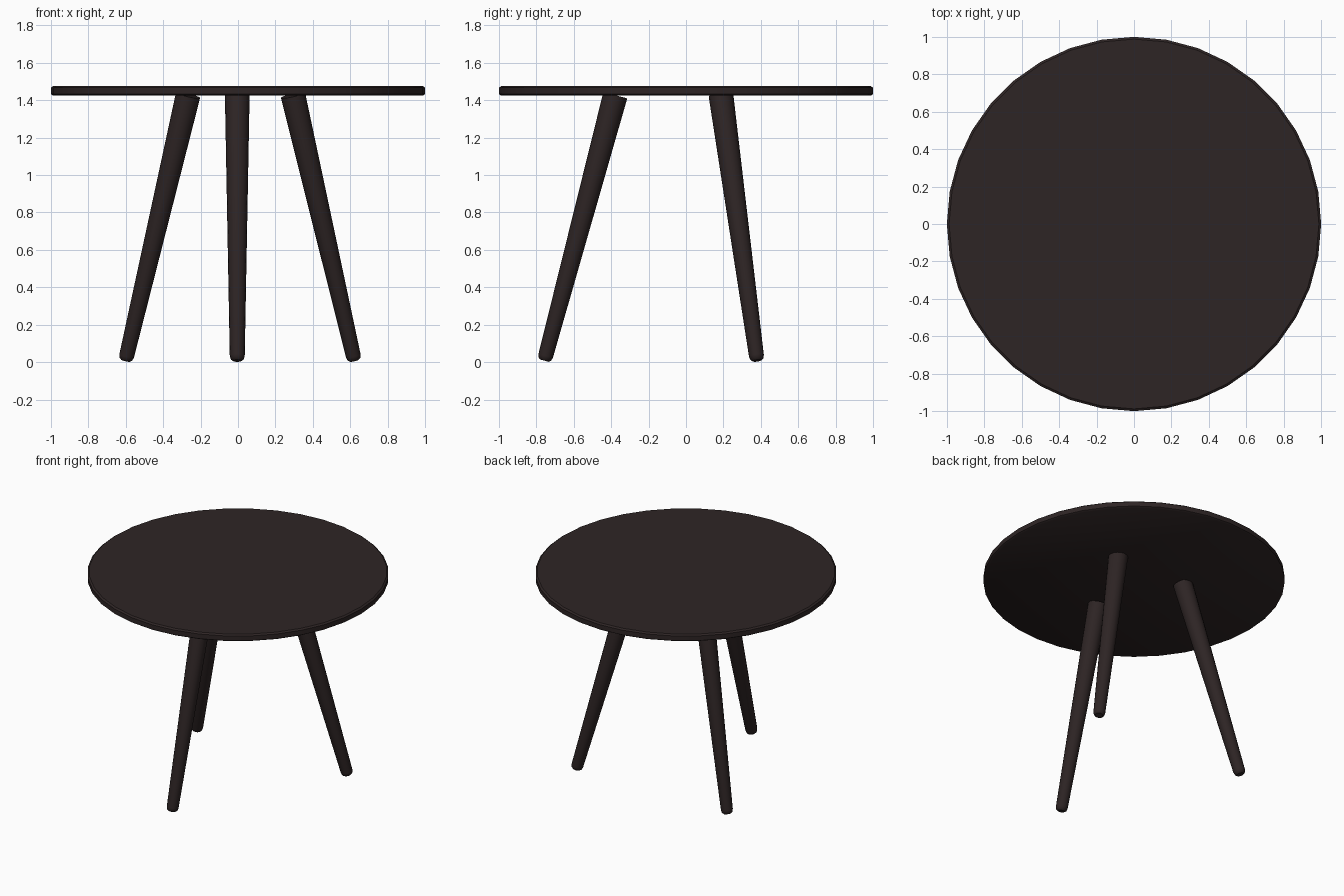
import bpy, bmesh, math
from mathutils import Vector

if "Cube" in bpy.data.objects:
    bpy.data.objects.remove(bpy.data.objects["Cube"])

wood = bpy.data.materials.new("dark brown wood")
wood.diffuse_color = (0.027, 0.018, 0.018, 1)
wood.use_nodes = True
wood.node_tree.nodes["Principled BSDF"].inputs["Base Color"].default_value = wood.diffuse_color


def lathe(name, rings, sides, base=Vector((0, 0, 0)), axis=Vector((0, 0, 1))):
    """Closed solid from (radius, distance along axis) rings."""
    rot = Vector((0, 0, 1)).rotation_difference(axis)
    bm = bmesh.new()
    loops = []
    for r, h in rings:
        loops.append([bm.verts.new(base + rot @ Vector((
            r * math.cos(2 * math.pi * i / sides),
            r * math.sin(2 * math.pi * i / sides), h))) for i in range(sides)])
    for a, b in zip(loops, loops[1:]):
        for i in range(sides):
            j = (i + 1) % sides
            bm.faces.new((a[i], a[j], b[j], b[i]))
    bm.faces.new(loops[0][::-1])
    bm.faces.new(loops[-1])
    mesh = bpy.data.meshes.new(name)
    bm.to_mesh(mesh)
    bm.free()
    mesh.materials.append(wood)
    obj = bpy.data.objects.new(name, mesh)
    bpy.context.collection.objects.link(obj)
    bpy.context.view_layer.objects.active = obj
    bpy.ops.object.select_all(action='DESELECT')
    obj.select_set(True)
    bpy.ops.object.shade_smooth_by_angle(angle=math.radians(35))
    return obj


# Thin round top with eased edges
lathe("table_top", [(0.988, 1.425), (1.0, 1.433), (1.0, 1.467), (0.988, 1.476)], 36)

# Three splayed, tapered legs with rounded feet
legs = {
    "front_leg": ((-0.004, -0.757, 0.008), (-0.004, -0.378, 1.427)),
    "back_left_leg": ((-0.601, 0.38, 0.008), (-0.267, 0.187, 1.427)),
    "back_right_leg": ((0.622, 0.38, 0.008), (0.294, 0.187, 1.427)),
}
for name, (foot, head) in legs.items():
    foot, head = Vector(foot), Vector(head)
    length = (head - foot).length
    lathe(name, [(0.024, 0), (0.035, 0.009), (0.04, 0.027), (0.066, length)],
          16, foot, (head - foot).normalized())
